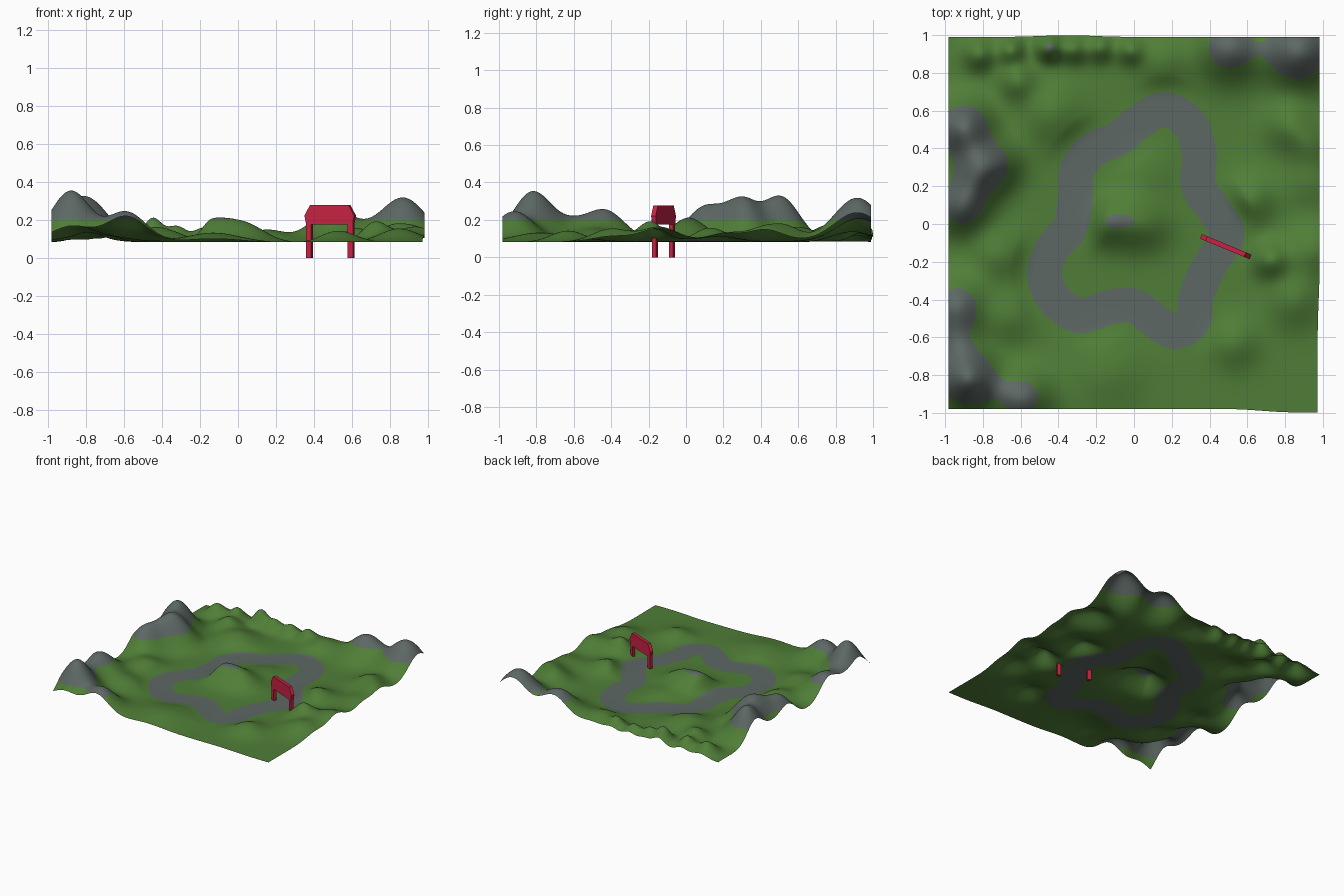
import bpy, bmesh, math
from mathutils import Vector, Matrix, kdtree

if "Cube" in bpy.data.objects:
    bpy.data.objects.remove(bpy.data.objects["Cube"])

def material(name, rgb):
    m = bpy.data.materials.new(name)
    m.diffuse_color = (*rgb, 1)
    m.use_nodes = True
    m.node_tree.nodes["Principled BSDF"].inputs["Base Color"].default_value = m.diffuse_color
    return m

GRASS = material("grass_green", (0.079, 0.208, 0.038))
STONE = material("stone_grey", (0.108, 0.137, 0.126))
RED = material("gate_red", (0.58, 0.016, 0.056))

BASE, ROCK_Z, HALF_W, N = 0.082, 0.201, 0.092, 200

# bumps: x, y, height, radius
MOUNTAINS = [
    (-.88, -.82, .265, .105), (-.94, -.43, .165, .105), (-.94, -.62, .07, .09), (-.59, -.92, .16, .105),
    (-.9, .51, .235, .1), (-.83, .28, .185, .1), (-.91, .09, .17, .095), (-.71, .33, .085, .085),
    (.87, .915, .235, .125), (.5, .93, .175, .115)]
HILLS = [
    (-.17, .01, .07, .08), (-.05, .02, .085, .1), (.08, -.01, .055, .09), (.05, .26, .03, .1),
    (-.82, .9, .09, .06), (-.65, .92, .09, .05), (-.45, .93, .125, .05), (-.32, .92, .08, .05),
    (-.18, .93, .075, .05), (-.02, .92, .075, .05), (-.62, .76, .08, .07), (.15, .87, .065, .1),
    (.62, .13, .075, .09), (.82, .52, .085, .09), (.94, .42, .06, .08), (.93, .22, .05, .1),
    (.94, -.14, .08, .1), (.72, -.19, .1, .065), (.85, -.4, .07, .1), (.53, -.63, .06, .09),
    (-.13, -.78, .05, .14), (-.72, -.16, .07, .1), (-.68, -.5, .06, .1), (-.43, .59, .08, .12)]
# road centre line
ROAD = [(.17, .605), (.3, .52), (.345, .37), (.34, .2), (.42, .08), (.49, -.06), (.40, -.22),
        (.33, -.38), (.315, -.51), (.22, -.57), (.12, -.52), (0, -.435), (-.13, -.44),
        (-.28, -.485), (-.41, -.41), (-.475, -.27), (-.43, -.13), (-.34, -.02), (-.31, .14),
        (-.3, .29), (-.22, .39), (-.08, .455), (.04, .55)]

def smoothstep(a, b, v):
    t = min(max((v - a) / (b - a), 0), 1)
    return t * t * (3 - 2 * t)

# dense closed spline of the road, held in a search tree
pts, n = [], len(ROAD)
for i in range(n):
    p0, p1, p2, p3 = (Vector(ROAD[(i + k) % n]) for k in (-1, 0, 1, 2))
    for s in range(30):
        t = s / 30
        pts.append(.5 * (2 * p1 + (p2 - p0) * t + (2 * p0 - 5 * p1 + 4 * p2 - p3) * t * t
                         + (3 * p1 - p0 - 3 * p2 + p3) * t ** 3))
tree = kdtree.KDTree(len(pts))
for i, p in enumerate(pts):
    tree.insert((p.x, p.y, 0), i)
tree.balance()

def road_distance(x, y):
    co, _, d = tree.find((x, y, 0))
    return co, d

def height(x, y, d):
    def total(bumps):
        return sum(h * math.exp(-((x - a) ** 2 + (y - b) ** 2) / (2 * r * r)) for a, b, h, r in bumps)
    flat = .15 + .85 * smoothstep(.05, .19, d)
    return BASE + flat * (total(MOUNTAINS) + total(HILLS))

# terrain sheet
bm = bmesh.new()
bmesh.ops.create_grid(bm, x_segments=N, y_segments=N, size=1)
for v in bm.verts:
    x, y = v.co.x * .983, v.co.y * .985 + .005
    near, d = road_distance(x, y)
    if abs(d - HALF_W) < .0045:            # snap to the road edge
        out = (Vector((x, y, 0)) - near).normalized()
        x, y = near.x + out.x * HALF_W, near.y + out.y * HALF_W
        d = HALF_W
    z = height(x, y, d)
    # slightly wavy outer edges
    y -= .02 * smoothstep(.5, .85, x) * max(-y, 0) ** 8
    y += .01 * math.exp(-((x + .35) / .2) ** 2) * max(y, 0) ** 8
    x -= .012 * smoothstep(.2, .6, -y) * max(x, 0) ** 8
    v.co = (x, y, z)
for f in bm.faces:
    f.smooth = True
    c = f.calc_center_median()
    on_road = road_distance(c.x, c.y)[1] < HALF_W
    f.material_index = 1 if on_road or c.z > ROCK_Z else 0
mesh = bpy.data.meshes.new("terrain")
bm.to_mesh(mesh)
bm.free()
mesh.materials.append(GRASS)
mesh.materials.append(STONE)
bpy.context.collection.objects.link(bpy.data.objects.new("terrain", mesh))

# start gate across the road
GATE = Matrix.Translation((.486, -.12, 0)) @ Matrix.Rotation(math.radians(-22.5), 4, 'Z')

def slab(name, outline, depth):
    b = bmesh.new()
    face = b.faces.new([b.verts.new((u, -depth / 2, w)) for u, w in outline])
    ext = bmesh.ops.extrude_face_region(b, geom=[face])
    bmesh.ops.translate(b, vec=(0, depth, 0), verts=[g for g in ext["geom"] if isinstance(g, bmesh.types.BMVert)])
    bmesh.ops.recalc_face_normals(b, faces=b.faces)
    me = bpy.data.meshes.new(name)
    b.to_mesh(me)
    b.free()
    me.materials.append(RED)
    ob = bpy.data.objects.new(name, me)
    ob.matrix_world = GATE
    bpy.context.collection.objects.link(ob)

slab("gate_banner", [(-.132, .176), (.132, .176), (.142, .222), (.11, .278), (-.11, .278), (-.142, .222)], .026)
for side, name in ((-1, "gate_left_leg"), (1, "gate_right_leg")):
    u = side * .119
    slab(name, [(u - .015, 0), (u + .015, 0), (u + .015, .19), (u - .015, .19)], .024)
